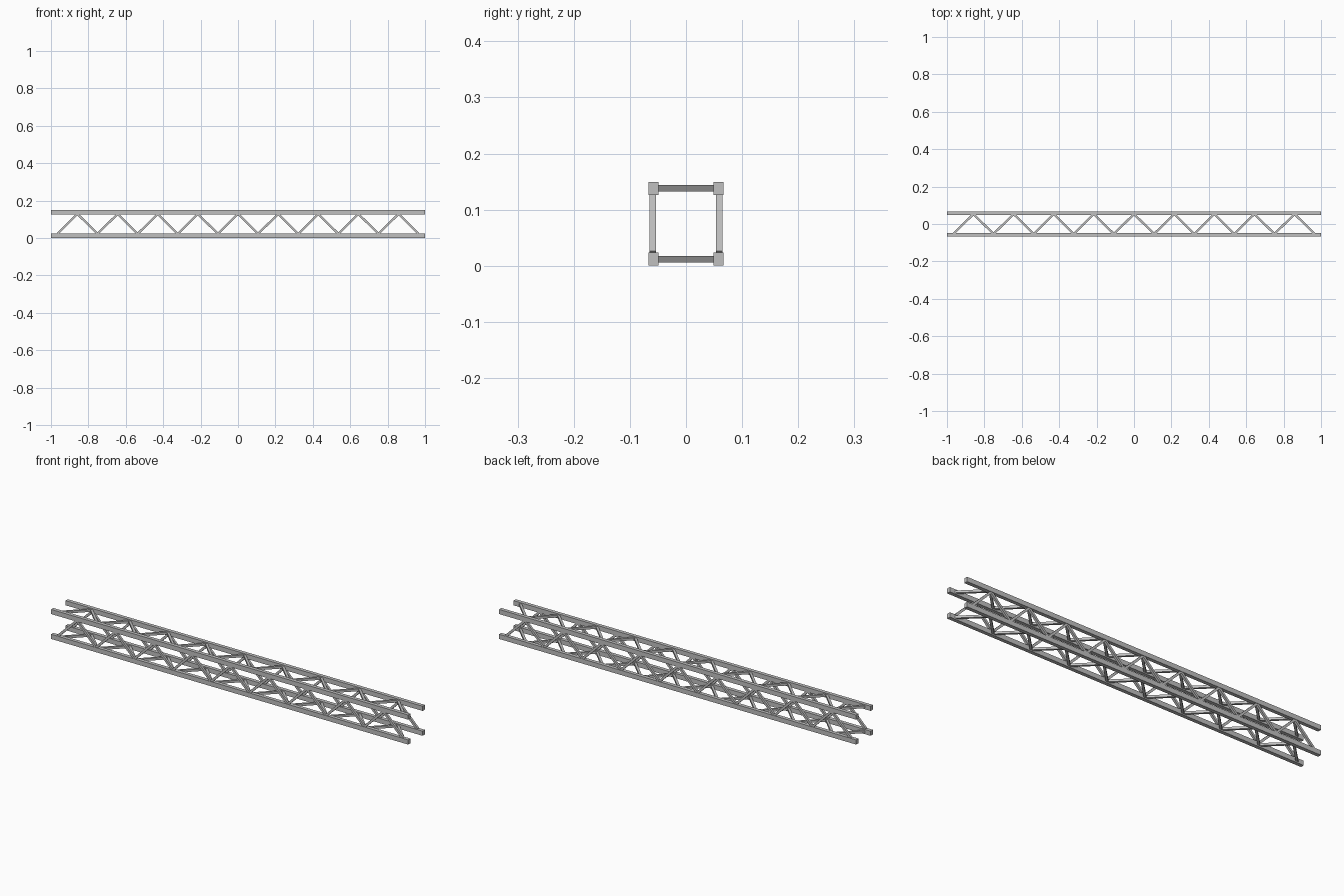
import bpy
import bmesh
from mathutils import Vector, Matrix

cube = bpy.data.objects.get("Cube")
if cube:
    bpy.data.objects.remove(cube, do_unlink=True)

steel = bpy.data.materials.new("light_grey_steel")
steel.use_nodes = True
colour = (0.53, 0.53, 0.53, 1)
steel.diffuse_color = colour
steel.node_tree.nodes["Principled BSDF"].inputs["Base Color"].default_value = colour

MID_Z = 0.075      # height of the truss axis
RAIL_Y, RAIL_Z = 0.058, 0.063   # rail offsets from the axis
REACH = 0.053      # half span of each lattice
BAR = 0.0115       # bar thickness
BAYS = 18
STEP = 0.1073


def add_bar(bm, a, b, depth, height):
    """Box beam running from a to b; height is measured in the axis plane."""
    along = (b - a).normalized()
    side = Vector((0, 1, 0))
    up = along.cross(side).normalized()
    frame = Matrix((along, side, up)).transposed().to_4x4()
    size = Matrix.Diagonal(((b - a).length, depth, height, 1))
    bmesh.ops.create_cube(bm, size=1, matrix=Matrix.Translation((a + b) / 2) @ frame @ size)


def make_object(name, bm, location, turn=0):
    mesh = bpy.data.meshes.new(name)
    bmesh.ops.recalc_face_normals(bm, faces=bm.faces)
    bm.to_mesh(mesh)
    bm.free()
    mesh.materials.append(steel)
    obj = bpy.data.objects.new(name, mesh)
    obj.location = location
    obj.rotation_euler.x = turn
    bpy.context.collection.objects.link(obj)


def make_lattice(name, location, turn):
    # Zigzag of square bars, starting and ending on the low side
    bm = bmesh.new()
    points = [Vector(((i - BAYS / 2) * STEP, 0, REACH if i % 2 else -REACH))
              for i in range(BAYS + 1)]
    for a, b in zip(points, points[1:]):
        add_bar(bm, a, b, BAR, BAR)
    make_object(name, bm, location, turn)


# Four long corner rails
for y, depth_name in ((-RAIL_Y, "front"), (RAIL_Y, "back")):
    for z, level in ((-RAIL_Z, "lower"), (RAIL_Z, "upper")):
        rail = bmesh.new()
        add_bar(rail, Vector((-1, 0, 0)), Vector((1, 0, 0)), 0.0185, 0.0235)
        make_object(f"{level}_{depth_name}_rail", rail, (0, y, MID_Z + z))

# Upright lattices front and back, flat lattices above and below
QUARTER = -1.5707963
make_lattice("front_lattice", (0, -RAIL_Y - 0.001, MID_Z), 0)
make_lattice("back_lattice", (0, RAIL_Y + 0.001, MID_Z), 0)
make_lattice("lower_lattice", (0, 0, MID_Z - RAIL_Z), QUARTER)
make_lattice("upper_lattice", (0, 0, MID_Z + RAIL_Z), QUARTER)
